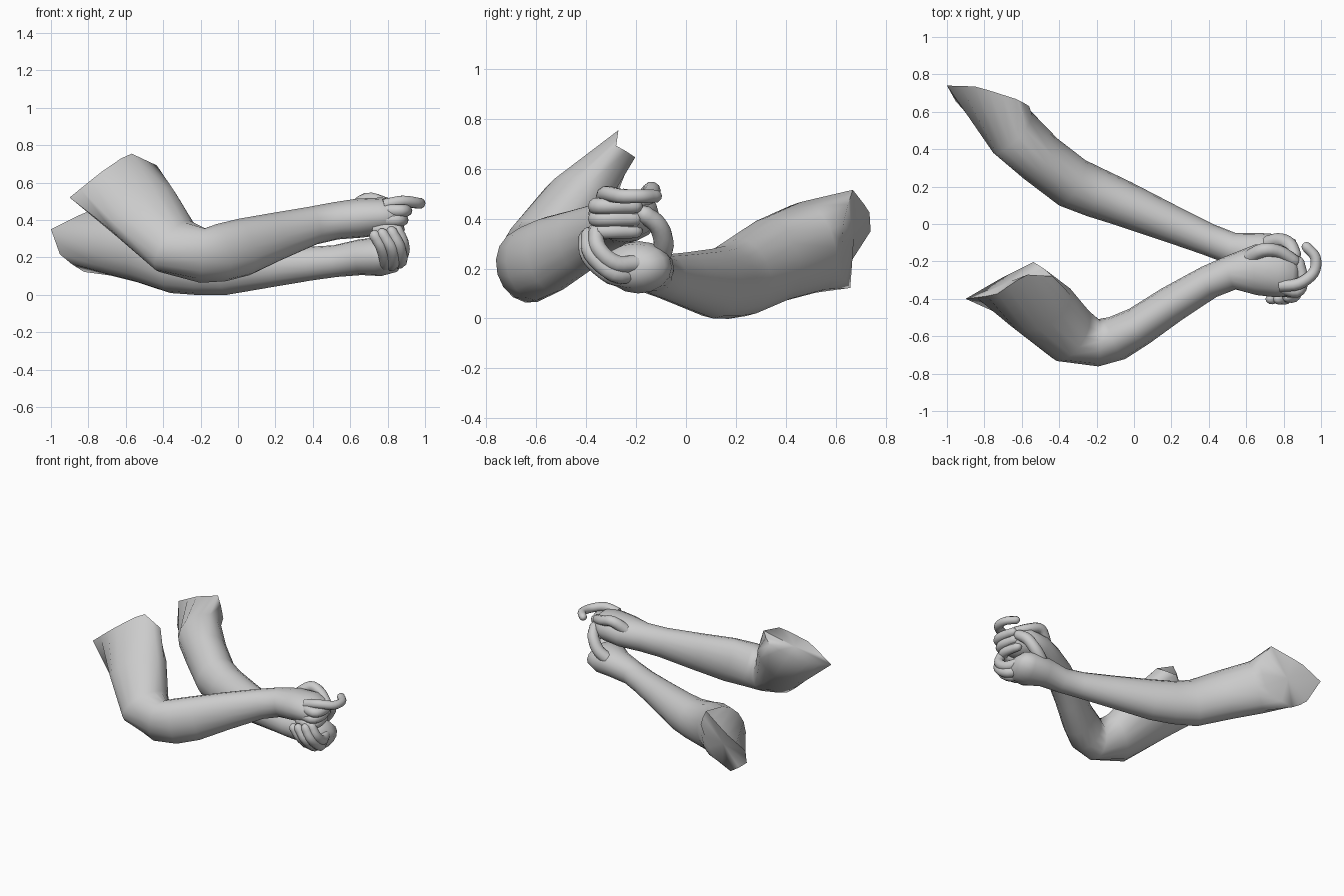
import bpy, bmesh, math
from mathutils import Vector

if "Cube" in bpy.data.objects:
    bpy.data.objects.remove(bpy.data.objects["Cube"])

UP = Vector((0, 0, 1))


def resample(corners, n, target):
    """Spread n points around a closed outline, ordered to match the target ring."""
    c = [Vector(p) for p in corners]
    m = len(c)
    seg = [(c[(i + 1) % m] - c[i]).length for i in range(m)]
    out, total = [], sum(seg)
    for k in range(n):
        d, i = total * k / n, 0
        while d > seg[i]:
            d -= seg[i]
            i += 1
        out.append(c[i].lerp(c[(i + 1) % m], d / seg[i]))
    options = [o[s:] + o[:s] for o in (out, out[::-1]) for s in range(n)]
    return min(options, key=lambda o: sum((a - b).length_squared for a, b in zip(o, target)))


def loft(name, stations, sides=16, end=None):
    """Skin elliptical rings: (x, y, z, half_width, half_height, roll_deg, tangent or None)."""
    bm = bmesh.new()
    pts = [Vector(s[:3]) for s in stations]
    rings = []
    side = Vector((1, 0, 0))
    for i, s in enumerate(stations):
        a, b = pts[max(i - 1, 0)], pts[min(i + 1, len(pts) - 1)]
        if s[6]:
            t = Vector(s[6]).normalized()
        elif 0 < i < len(pts) - 1:
            t = ((pts[i] - a).normalized() + (b - pts[i]).normalized()).normalized()
        else:
            t = (b - a).normalized()
        u = UP.cross(t)
        u = u.normalized() if u.length > 0.05 else (side - t * side.dot(t)).normalized()
        side = u
        v = t.cross(u)
        r = math.radians(s[5])
        major, minor = u * math.cos(r) + v * math.sin(r), v * math.cos(r) - u * math.sin(r)
        ring = []
        for k in range(sides):
            g = 2 * math.pi * k / sides
            ring.append(pts[i] + major * s[3] * math.cos(g) + minor * s[4] * math.sin(g))
        rings.append(ring)
    if end:
        rings.insert(0, resample(end, sides, rings[0]))
    rings = [[bm.verts.new(p) for p in ring] for ring in rings]
    for p, q in zip(rings, rings[1:]):
        for k in range(sides):
            j = (k + 1) % sides
            bm.faces.new((p[k], p[j], q[j], q[k]))
    caps = [bm.faces.new(rings[0][::-1]), bm.faces.new(rings[-1])]
    bmesh.ops.poke(bm, faces=caps)
    bmesh.ops.recalc_face_normals(bm, faces=bm.faces)
    me = bpy.data.meshes.new(name)
    bm.to_mesh(me)
    bm.free()
    ob = bpy.data.objects.new(name, me)
    bpy.context.collection.objects.link(ob)
    bpy.ops.object.select_all(action='DESELECT')
    ob.select_set(True)
    bpy.context.view_layer.objects.active = ob
    bpy.ops.object.shade_smooth_by_angle(angle=math.radians(80))
    return ob


def st(x, y, z, w, h, roll=0, tangent=None):
    return (x, y, z, w, h, roll, tangent)


def finger(name, path, r):
    """Tapered rounded digit along a smoothed path."""
    p = [Vector(q) for q in path]
    p = [p[0] * 2 - p[1]] + p + [p[-1] * 2 - p[-2]]
    c = []
    for i in range(1, len(p) - 2):
        for k in range(4):
            t = k / 4
            c.append(0.5 * (2 * p[i] + (p[i + 1] - p[i - 1]) * t
                     + (2 * p[i - 1] - 5 * p[i] + 4 * p[i + 1] - p[i + 2]) * t * t
                     + (3 * p[i] - p[i - 1] - 3 * p[i + 1] + p[i + 2]) * t ** 3))
    c.append(p[-2])
    d = (c[-1] - c[-2]).normalized()
    c += [c[-1] + d * r * 0.5, c[-1] + d * r * 0.75]
    n = len(c)
    rad = [r * (1.1 - 0.25 * i / n) for i in range(n)]
    rad[-2], rad[-1] = r * 0.62, r * 0.25
    loft(name, [st(*q, a, a) for q, a in zip(c, rad)], 10)


# back arm: angular shoulder cut, upper arm, forearm and cupped palm
loft("back_arm", [
    st(-.65, .49, .285, .15, .187),
    st(-.50, .35, .235, .14, .175),
    st(-.33, .22, .165, .14, .16),
    st(-.20, .165, .145, .133, .147),
    st(-.06, .11, .14, .122, .14),
    st(.20, .0, .155, .10, .11),
    st(.39, -.08, .167, .086, .09),
    st(.52, -.13, .18, .085, .085),
    st(.65, -.15, .20, .105, .095),
    st(.76, -.19, .205, .14, .105),
    st(.83, -.21, .21, .13, .09),
    st(.87, -.22, .22, .07, .04)],
    end=[(-1, .74, .35), (-.95, .65, .21), (-.83, .66, .12), (-.64, .62, .18),
         (-.56, .63, .38), (-.62, .665, .52), (-.84, .735, .43)])

# front arm: angular shoulder cut, upper arm, bent elbow, forearm and closed palm
loft("front_arm", [
    st(-.50, -.445, .44, .205, .145, 40),
    st(-.34, -.59, .26, .17, .15, 40),
    st(-.19, -.635, .21, .125, .15, 15),
    st(-.09, -.61, .225, .12, .155),
    st(.03, -.545, .255, .107, .155),
    st(.20, -.43, .31, .10, .13),
    st(.40, -.31, .37, .09, .103),
    st(.52, -.26, .395, .093, .10),
    st(.65, -.245, .41, .135, .105),
    st(.77, -.25, .42, .142, .10, 0, (1, -.1, 0)),
    st(.85, -.27, .42, .115, .085, 0, (1, -.1, 0)),
    st(.88, -.28, .42, .07, .05, 0, (1, -.1, 0))],
    end=[(-.9, -.4, .52), (-.72, -.295, .53), (-.53, -.2, .65),
         (-.43, -.28, .69), (-.58, -.27, .76), (-.74, -.38, .65)])

# back hand: fingers wrapping up, thumb closing the ring
back_fingers = [
    [(.84, -.19, .22), (.88, -.28, .22), (.88, -.35, .28), (.85, -.36, .35)],
    [(.82, -.21, .18), (.87, -.29, .18), (.86, -.38, .26), (.82, -.39, .34)],
    [(.79, -.22, .17), (.83, -.30, .17), (.82, -.39, .25), (.77, -.40, .33)],
    [(.76, -.21, .17), (.79, -.29, .17), (.77, -.38, .25), (.73, -.40, .32)]]
for i, path in enumerate(back_fingers):
    finger(f"back_finger_{i + 1}", path, .034)
finger("back_thumb", [(.68, -.12, .22), (.77, -.09, .29), (.83, -.11, .37), (.86, -.17, .42)], .04)

# front hand: one hooked pointing finger, the others curled across the palm
finger("front_index", [(.78, -.33, .48), (.88, -.32, .50), (.96, -.26, .49),
                       (.97, -.18, .49), (.92, -.12, .49)], .03)
for i, z in enumerate((.45, .40, .35)):
    x = .87 - .02 * i
    finger(f"front_finger_{i + 1}", [(x - .1, -.33, z), (x, -.36, z), (x + .03, -.30, z),
                                     (x + .01, -.20, z)], .033)
finger("front_thumb", [(.60, -.19, .44), (.69, -.14, .51), (.78, -.15, .49), (.86, -.20, .46)], .036)
